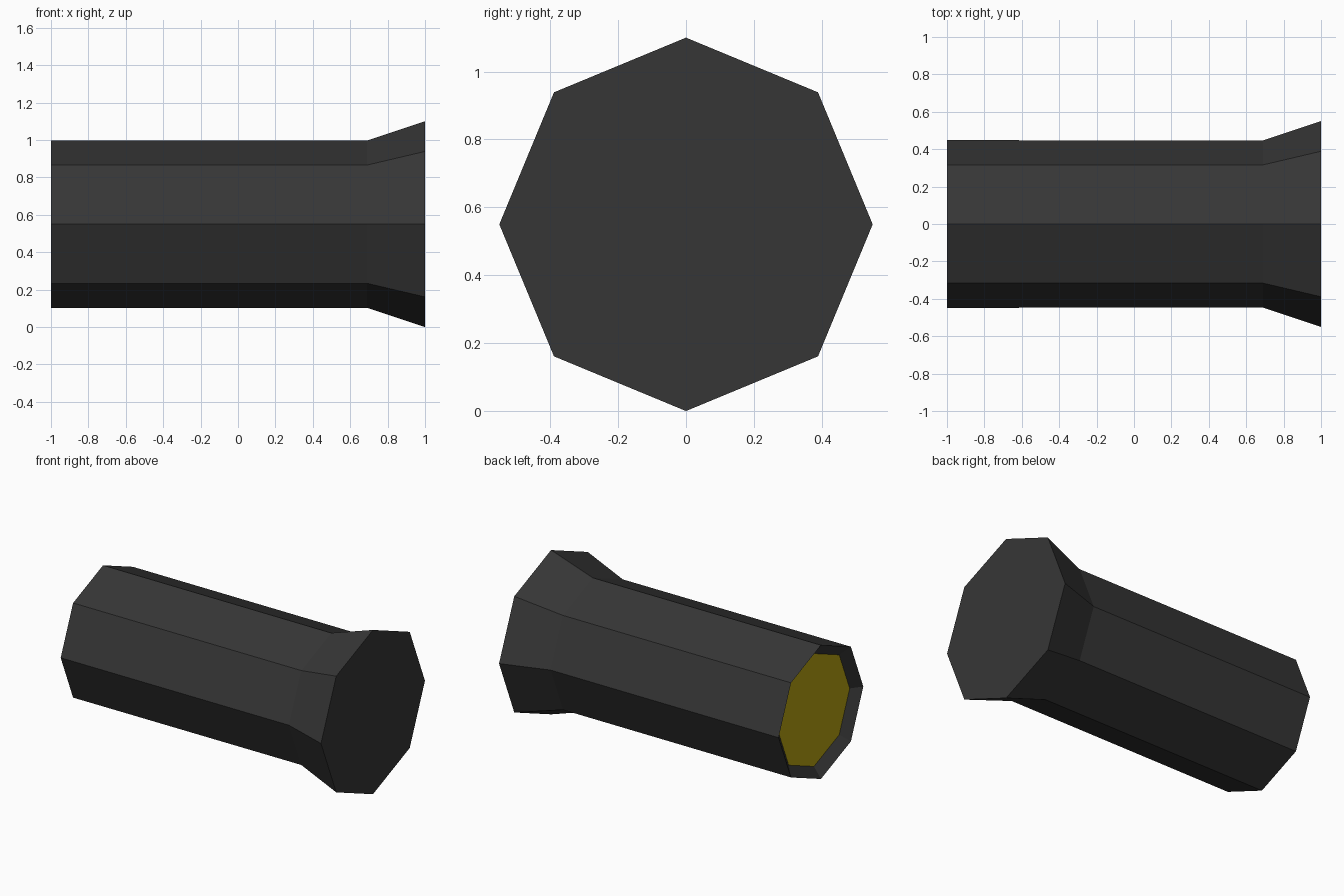
import bpy, bmesh, math

if "Cube" in bpy.data.objects:
    bpy.data.objects.remove(bpy.data.objects["Cube"])

SIDES = 8
AXIS_Z = 0.55


def material(name, color):
    m = bpy.data.materials.new(name)
    m.diffuse_color = (*color, 1.0)
    m.use_nodes = True
    m.node_tree.nodes["Principled BSDF"].inputs["Base Color"].default_value = m.diffuse_color
    return m


charcoal = material("charcoal", (0.037, 0.037, 0.037))
yellow = material("yellow", (0.48, 0.37, 0.006))

# Octagonal profile along x: front cap, flare, straight barrel, sunken rear bevel
profile = [(1.0, 0.55), (0.69, 0.447), (-1.0, 0.448), (-0.948, 0.378)]

bm = bmesh.new()
rings = []
for x, r in profile:
    rings.append([bm.verts.new((x,
                                r * math.cos(i * 2 * math.pi / SIDES),
                                AXIS_Z + r * math.sin(i * 2 * math.pi / SIDES)))
                  for i in range(SIDES)])

# Side walls between neighbouring rings
for a, b in zip(rings, rings[1:]):
    for i in range(SIDES):
        j = (i + 1) % SIDES
        bm.faces.new((a[i], a[j], b[j], b[i]))

# Flared end cap and recessed yellow disc at the rear
bm.faces.new(rings[0])
disc = bm.faces.new(rings[-1])
disc.material_index = 1
bmesh.ops.recalc_face_normals(bm, faces=bm.faces)

mesh = bpy.data.meshes.new("flared_barrel")
bm.to_mesh(mesh)
bm.free()
mesh.materials.append(charcoal)
mesh.materials.append(yellow)
bpy.context.collection.objects.link(bpy.data.objects.new("flared_barrel", mesh))
